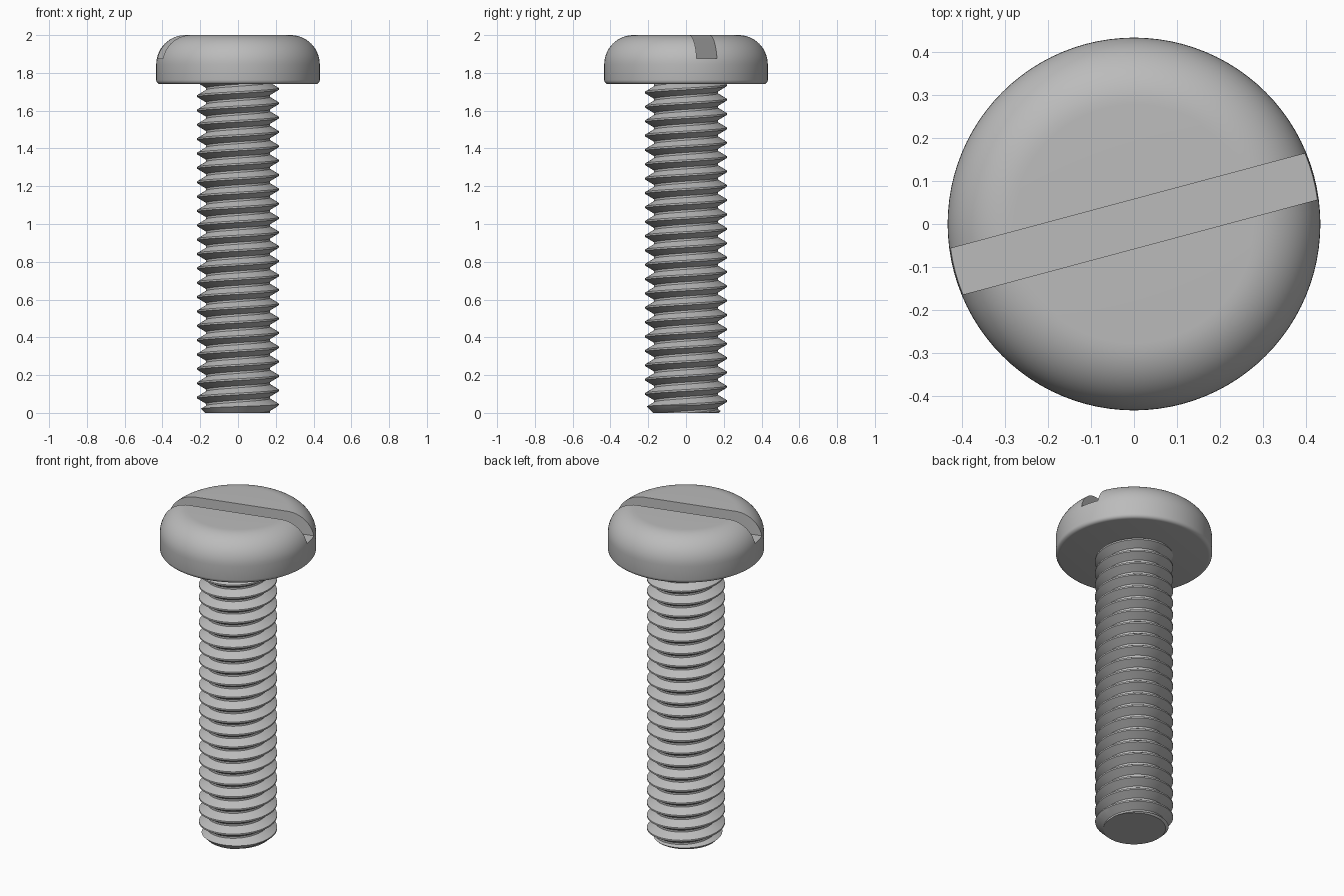
import bpy, bmesh, math
from mathutils import Vector

HEAD_R, HEAD_Z, TOP = 0.433, 1.74, 2.0
CREST, ROOT, PITCH = 0.216, 0.169, 0.076
UP = Vector((0, 0, 1))

cube = bpy.data.objects.get("Cube")
if cube:
    bpy.data.objects.remove(cube)

steel = bpy.data.materials.new("grey steel")
steel.use_nodes = True
steel.diffuse_color = (0.5, 0.5, 0.5, 1)
steel.node_tree.nodes["Principled BSDF"].inputs["Base Color"].default_value = (0.5, 0.5, 0.5, 1)


def spin(bm, points, steps, rise=0.0):
    """Turn an (r, z) profile once about z, climbing by rise."""
    verts = [bm.verts.new((r, 0, z)) for r, z in points]
    edges = [bm.edges.new(pair) for pair in zip(verts, verts[1:])]
    bmesh.ops.spin(bm, geom=verts + edges, cent=(0, 0, 0), axis=UP,
                   dvec=UP * rise / steps, angle=math.tau, steps=steps)
    bmesh.ops.remove_doubles(bm, verts=bm.verts, dist=0.0001)


def make(name, bm):
    bmesh.ops.recalc_face_normals(bm, faces=bm.faces)
    mesh = bpy.data.meshes.new(name)
    bm.to_mesh(mesh)
    bm.free()
    mesh.materials.append(steel)
    obj = bpy.data.objects.new(name, mesh)
    bpy.context.collection.objects.link(obj)
    return obj


def cut(obj, cutter, operation):
    mod = obj.modifiers.new(operation.title(), "BOOLEAN")
    mod.object, mod.operation, mod.solver = cutter, operation, "EXACT"
    cutter.hide_render = True
    bpy.ops.object.select_all(action="DESELECT")
    bpy.context.view_layer.objects.active = obj
    obj.select_set(True)
    bpy.ops.object.modifier_apply(modifier=mod.name)
    bpy.data.objects.remove(cutter)
    bpy.ops.object.shade_smooth_by_angle(angle=math.radians(25))


def arc(r, z, radius, start, end, n):
    angles = [math.radians(start + (end - start) * i / n) for i in range(n + 1)]
    return [(r + radius * math.cos(a), z + radius * math.sin(a)) for a in angles]


# Rounded pan head
bm = bmesh.new()
big, small = 0.155, 0.022
spin(bm, [(0, HEAD_Z)] + arc(HEAD_R - small, HEAD_Z + small, small, -90, 0, 4)
     + arc(HEAD_R - big, TOP - big, big, 0, 90, 14) + [(0, TOP)], 96)
head = make("head", bm)

# Driver slot
bm = bmesh.new()
bmesh.ops.create_cube(bm, size=1)
slot = make("slot_cutter", bm)
slot.scale = (1.2, 0.111, 0.25)
slot.location.z = 2.0
slot.rotation_euler.z = math.radians(15)
cut(head, slot, "DIFFERENCE")

# Helical thread, trimmed flat at both ends
bm = bmesh.new()
tooth = [(0, ROOT), (0.14, ROOT), (0.51, CREST), (0.63, CREST)]
turns = math.ceil(HEAD_Z / PITCH) + 3
profile = [(r, (k + t - 2) * PITCH) for k in range(turns) for t, r in tooth]
profile.append((ROOT, (turns - 2) * PITCH))
spin(bm, profile, 64, PITCH)
for z, sign in ((0, -1), (HEAD_Z + 0.005, 1)):
    bmesh.ops.bisect_plane(bm, geom=bm.verts[:] + bm.edges[:] + bm.faces[:], dist=1e-6,
                           plane_co=(0, 0, z), plane_no=UP * sign, clear_outer=True)
    rim = [e for e in bm.edges if e.is_boundary and all(abs(v.co.z - z) < 1e-4 for v in e.verts)]
    bmesh.ops.contextual_create(bm, geom=rim)
shank = make("threaded_shank", bm)

# Chamfered tip
bm = bmesh.new()
spin(bm, [(0, -0.01), (0.165, -0.01), (0.235, 0.06), (0.235, 1.8), (0, 1.8)], 64)
cut(shank, make("chamfer_cutter", bm), "INTERSECT")
